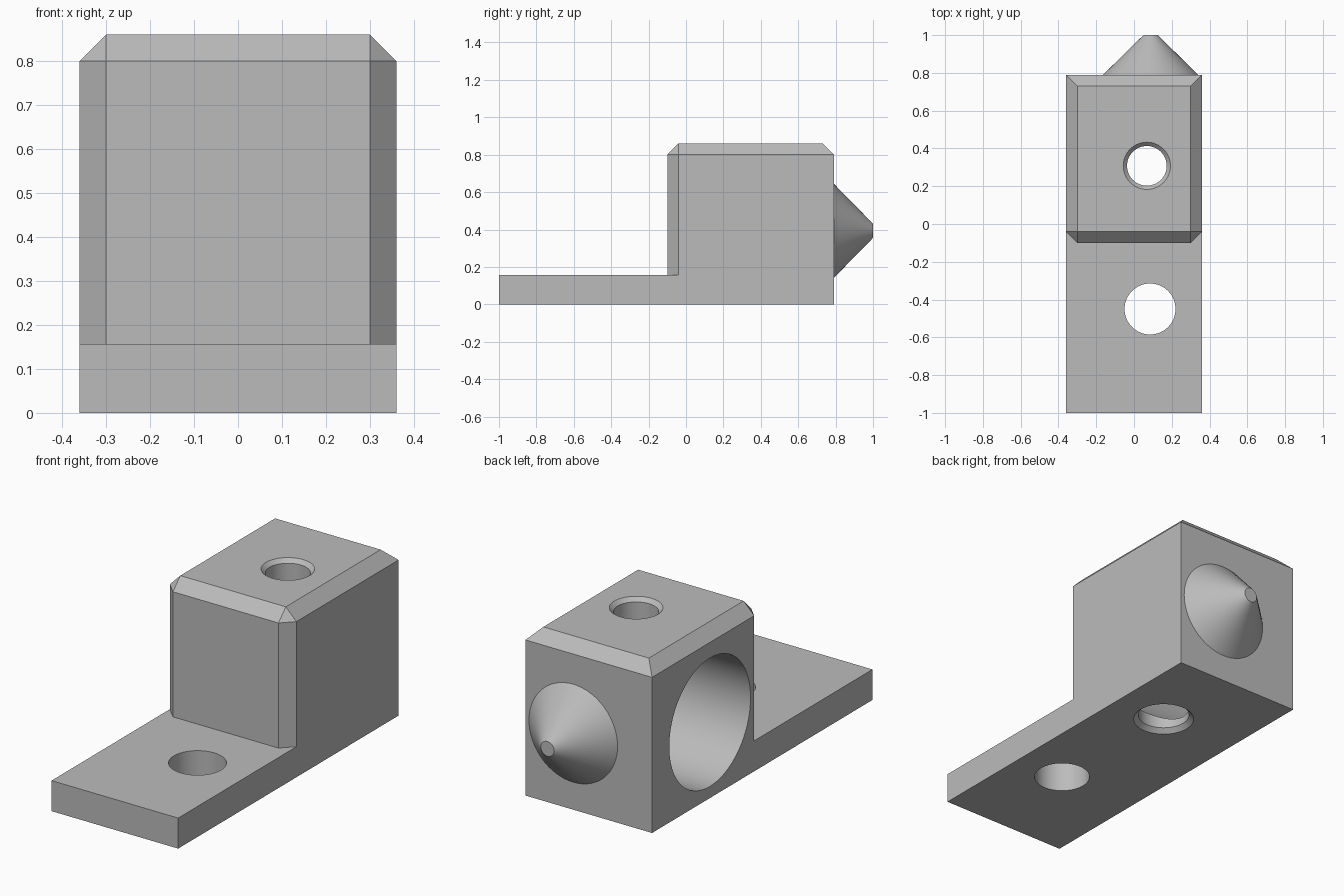
import bpy, bmesh
from math import pi, cos, sin, radians
from mathutils import Matrix

if "Cube" in bpy.data.objects:
    bpy.data.objects.remove(bpy.data.objects["Cube"], do_unlink=True)

GREY = (0.5, 0.5, 0.5, 1)
grey = bpy.data.materials.new("plain grey")
grey.use_nodes = True
grey.diffuse_color = GREY
grey.node_tree.nodes["Principled BSDF"].inputs["Base Color"].default_value = GREY

WIDTH, BACK, FRONT = 0.36, 0.79, -1.0
TOWER_FRONT, PLATE_TOP, TOP, CHAMFER = -0.10, 0.157, 0.86, 0.06


def finish(bm, name):
    bmesh.ops.recalc_face_normals(bm, faces=bm.faces)
    mesh = bpy.data.meshes.new(name)
    bm.to_mesh(mesh)
    bm.free()
    mesh.materials.append(grey)
    ob = bpy.data.objects.new(name, mesh)
    bpy.context.collection.objects.link(ob)
    return ob


def box(lo, hi):
    bm = bmesh.new()
    bmesh.ops.create_cube(bm, size=1)
    for v in bm.verts:
        v.co = [lo[i] if v.co[i] < 0 else hi[i] for i in range(3)]
    return bm


def turned(name, profile, origin, axis="Z", sides=64):
    """Solid of revolution from (radius, distance along axis) pairs."""
    bm = bmesh.new()
    rings = [[bm.verts.new((r * cos(2 * pi * k / sides), r * sin(2 * pi * k / sides), h))
              for k in range(sides)] for r, h in profile]
    for a, b in zip(rings, rings[1:]):
        for k in range(sides):
            n = (k + 1) % sides
            bm.faces.new((a[k], a[n], b[n], b[k]))
    bm.faces.new(rings[0])
    bm.faces.new(rings[-1])
    turn = {"X": Matrix.Rotation(pi / 2, 4, "Y"),
            "Y": Matrix.Rotation(-pi / 2, 4, "X"),
            "Z": Matrix.Identity(4)}[axis]
    bm.transform(Matrix.Translation(origin) @ turn)
    return finish(bm, name)


def combine(target, tool, operation):
    mod = target.modifiers.new(operation.title(), "BOOLEAN")
    mod.operation, mod.solver, mod.object = operation, "EXACT", tool
    tool.hide_render = True
    bpy.context.view_layer.objects.active = target
    bpy.ops.object.modifier_apply(modifier=mod.name)
    bpy.data.objects.remove(tool, do_unlink=True)


def smooth(ob):
    bpy.ops.object.select_all(action="DESELECT")
    ob.select_set(True)
    bpy.context.view_layer.objects.active = ob
    bpy.ops.object.shade_smooth_by_angle(angle=radians(25))


# Tower: chamfered around the top and down the two front corners
bm = box((-WIDTH, TOWER_FRONT, 0), (WIDTH, BACK, TOP))
edges = [e for e in bm.edges
         if all(v.co.z > TOP - 0.01 for v in e.verts)
         or all(v.co.y < TOWER_FRONT + 0.01 for v in e.verts)
         and abs(e.verts[0].co.z - e.verts[1].co.z) > 0.1]
bmesh.ops.bevel(bm, geom=edges, offset=CHAMFER, segments=1, affect="EDGES")
body = finish(bm, "bracket_body")

# Mounting plate
plate = finish(box((-WIDTH, FRONT, 0), (WIDTH, BACK, PLATE_TOP)), "mounting_plate")
combine(body, plate, "UNION")

# Plate hole, large blind side bore, countersunk vertical hole
combine(body, turned("plate_hole_cutter", [(0.135, -0.1), (0.135, 0.3)],
                     (0.085, -0.45, 0)), "DIFFERENCE")
combine(body, turned("side_bore_cutter", [(0.33, -0.1), (0.33, 0.66)],
                     (-WIDTH, 0.32, 0.39), "X", 96), "DIFFERENCE")
combine(body, turned("pin_hole_cutter",
                     [(0.168, -0.02), (0.125, 0.023), (0.125, 0.39), (0.105, 0.39),
                      (0.105, TOP - 0.02), (0.145, TOP + 0.02)],
                     (0.068, 0.308, 0)), "DIFFERENCE")
smooth(body)

# Blunt cone on the back
cone = turned("back_cone", [(0.252, 0), (0.038, 1 - BACK)], (0.088, BACK, 0.393), "Y")
smooth(cone)
